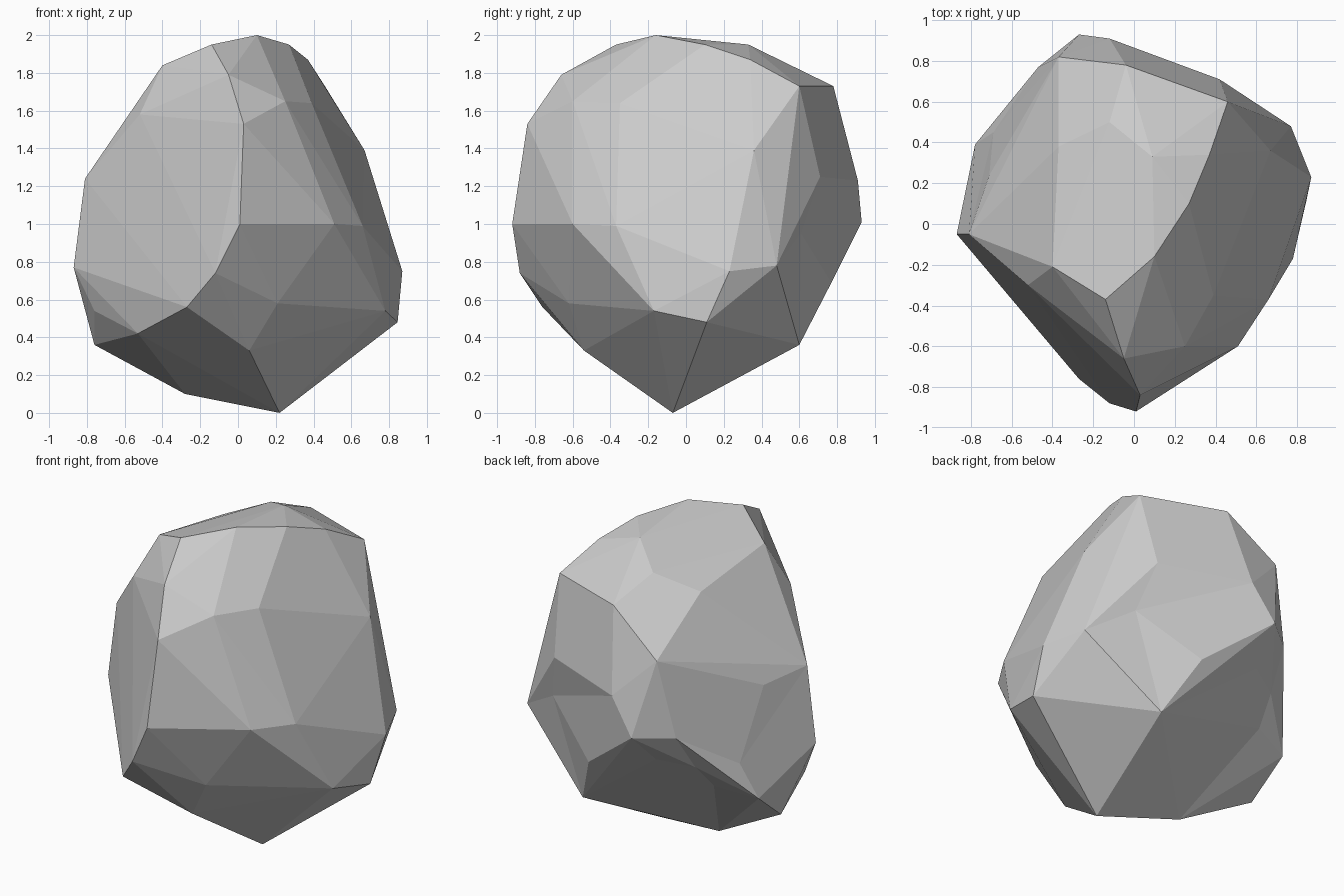
import bpy, bmesh
from mathutils import Vector
from mathutils.bvhtree import BVHTree

if "Cube" in bpy.data.objects:
    bpy.data.objects.remove(bpy.data.objects["Cube"])

# Outer corners of the chipped boulder, grouped by height
CORNERS = [
    # crown
    (-.14, -.37, 1.95), (.10, -.16, 2.0), (.27, .10, 1.95), (.37, .34, 1.87),
    (.46, .60, 1.73), (.09, .33, 1.95), (-.12, .50, 1.85), (-.04, .78, 1.73),
    (-.40, -.21, 1.84), (-.37, .38, 1.75), (-.05, -.66, 1.79),
    # shoulder
    (.03, -.84, 1.53), (.25, -.60, 1.65), (.39, -.35, 1.64), (-.52, -.30, 1.58),
    (-.81, -.05, 1.24), (-.50, .46, 1.46), (-.37, .82, 1.48), (.67, .36, 1.39),
    # waist
    (.01, -.92, 1.0), (.51, -.60, 1.0), (.66, -.37, .99), (-.12, .91, 1.23),
    (-.27, .93, 1.01), (-.47, .77, 1.0), (-.71, .24, 1.20), (.42, .71, 1.25),
    (.65, .54, 1.0),
    # lower body
    (.87, .23, .75), (.77, .48, .78), (.845, .11, .48), (.78, -.17, .54),
    (-.12, -.88, .74), (-.27, -.76, .56), (-.87, -.05, .77), (.21, -.62, .58),
    (-.78, .39, .56), (-.76, -.10, .54),
    # foot
    (.06, -.54, .33), (.22, -.07, 0), (-.28, .07, .10), (-.76, .14, .36),
    (-.53, -.40, .42), (.30, .60, .36),
]
# Hollows: back undercut, then right back groove
DENTS = [
    (-.30, .73, .81), (.14, .77, .69), (-.50, .62, .77), (-.69, .45, .78),
    (-.53, .48, .61), (.50, .61, .95),
]


def hull(points):
    """Tight skin over a set of points."""
    bm = bmesh.new()
    for p in points:
        bm.verts.new(p)
    bmesh.ops.convex_hull(bm, input=bm.verts[:])
    bmesh.ops.delete(bm, geom=[v for v in bm.verts if not v.link_faces], context='VERTS')
    return bm


# Lift each dent just outside the skin so that it becomes a corner of its own
centre = Vector((0, 0, 1))
skin = hull(CORNERS)
tree = BVHTree.FromBMesh(skin)
skin.free()
lifted = []
for d in DENTS:
    ray = (Vector(d) - centre).normalized()
    lifted.append(tree.ray_cast(centre, ray)[0] + ray * 0.03)

# Rock body: skin over everything, then press the dents to their real depth
bm = hull(CORNERS + [tuple(p) for p in lifted])
for p, d in zip(lifted, DENTS):
    v = min(bm.verts, key=lambda v: (v.co - p).length)
    if (v.co - p).length < 1e-4:
        v.co = d

# Merge nearly coplanar triangles into flat facets
bmesh.ops.dissolve_limit(bm, angle_limit=0.04, verts=bm.verts[:], edges=bm.edges[:])
bmesh.ops.recalc_face_normals(bm, faces=bm.faces[:])
mesh = bpy.data.meshes.new("rock")
bm.to_mesh(mesh)
bm.free()
rock = bpy.data.objects.new("rock", mesh)
bpy.context.collection.objects.link(rock)
